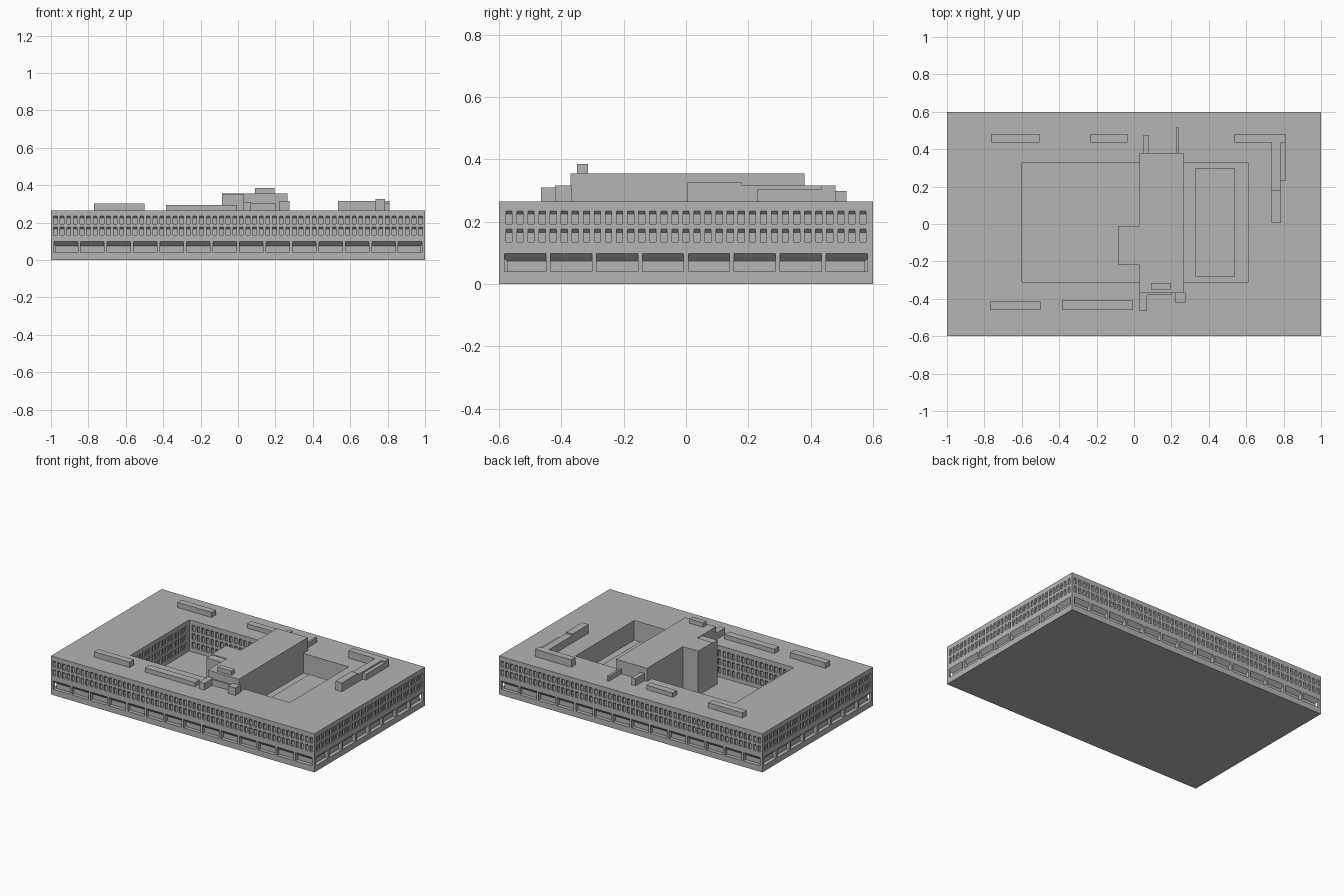
import bpy, bmesh
from mathutils import Vector

cube = bpy.data.objects.get("Cube")
if cube:
    bpy.data.objects.remove(cube, do_unlink=True)

stone = bpy.data.materials.new("grey_stone")
stone.use_nodes = True
GREY = (0.46, 0.46, 0.46, 1)
stone.diffuse_color = GREY
stone.node_tree.nodes["Principled BSDF"].inputs["Base Color"].default_value = GREY


def add_object(name, bm):
    bmesh.ops.recalc_face_normals(bm, faces=bm.faces)
    mesh = bpy.data.meshes.new(name)
    bm.to_mesh(mesh)
    bm.free()
    mesh.materials.append(stone)
    obj = bpy.data.objects.new(name, mesh)
    bpy.context.collection.objects.link(obj)
    return obj


def box_into(bm, x0, x1, y0, y1, z0, z1):
    verts = bmesh.ops.create_cube(bm, size=1)["verts"]
    for v in verts:
        v.co = ((x0 + x1) / 2 + v.co.x * (x1 - x0),
                (y0 + y1) / 2 + v.co.y * (y1 - y0),
                (z0 + z1) / 2 + v.co.z * (z1 - z0))


def box(name, *bounds):
    bm = bmesh.new()
    box_into(bm, *bounds)
    return add_object(name, bm)


def recess_row(bm, centre, normal, count, pitch, width, z0, z1, depth, slope):
    """Row of openings along a wall, each with a sloping soffit."""
    n = Vector(normal)
    along = Vector((-n.y, n.x, 0))
    profile = [(0.01, z0), (-depth, z0), (-depth, z1 - slope), (0, z1), (0.01, z1)]
    for i in range(count):
        mid = Vector(centre) + along * (i - (count - 1) / 2) * pitch
        ends = [[bm.verts.new(mid + along * s * width / 2 + n * d + Vector((0, 0, z)))
                 for d, z in profile] for s in (-1, 1)]
        bm.faces.new(ends[0])
        bm.faces.new(ends[1][::-1])
        for a in range(len(profile)):
            b = (a + 1) % len(profile)
            bm.faces.new((ends[0][a], ends[1][a], ends[1][b], ends[0][b]))


def cut(target, name, bm):
    cutter = add_object(name, bm)
    mod = target.modifiers.new(name, "BOOLEAN")
    mod.operation = "DIFFERENCE"
    mod.solver = "EXACT"
    mod.object = cutter
    bpy.context.view_layer.objects.active = target
    bpy.ops.object.modifier_apply(modifier=name)
    bpy.data.objects.remove(cutter, do_unlink=True)


# Main body with two sunken courtyards
ROOF = 0.265
building = box("main_building", -1, 1, -0.6, 0.6, 0, ROOF)
courts = bmesh.new()
box_into(courts, -0.6, 0.1, -0.31, 0.33, 0.05, 0.4)
box_into(courts, 0.2, 0.61, -0.31, 0.33, 0.13, 0.4)
cut(building, "courtyards", courts)

# Ground floor bays, long sides then short sides
bays = bmesh.new()
for s in (-1, 1):
    recess_row(bays, (0, 0.6 * s, 0), (0, s, 0), 14, 0.1415, 0.126, 0.04, 0.098, 0.025, 0.024)
cut(building, "long_side_bays", bays)
bays = bmesh.new()
for s in (-1, 1):
    recess_row(bays, (s, 0, 0), (s, 0, 0), 8, 0.1475, 0.133, 0.04, 0.098, 0.025, 0.024)
cut(building, "short_side_bays", bays)

# Upper windows outside, and three storeys around the large courtyard
windows = bmesh.new()
W = 0.02
for z in (0.135, 0.193):
    for s in (-1, 1):
        recess_row(windows, (0, 0.6 * s, 0), (0, s, 0), 56, 0.0355, W, z, z + 0.041, 0.01, 0.01)
        recess_row(windows, (s, 0, 0), (s, 0, 0), 33, 0.0355, W, z, z + 0.041, 0.01, 0.01)
for z in (0.077, 0.135, 0.193):
    recess_row(windows, (-0.6, 0.01, 0), (1, 0, 0), 17, 0.0355, W, z, z + 0.041, 0.01, 0.01)
    recess_row(windows, (-0.285, -0.31, 0), (0, 1, 0), 17, 0.0355, W, z, z + 0.041, 0.01, 0.01)
    recess_row(windows, (-0.285, 0.33, 0), (0, -1, 0), 17, 0.0355, W, z, z + 0.041, 0.01, 0.01)
cut(building, "windows", windows)

# Central hall between the courtyards
box("central_hall", 0.03, 0.265, -0.37, 0.38, 0.04, 0.355)
box("hall_stair_tower", -0.085, 0.03, -0.165, -0.01, 0.04, 0.355)
box("hall_stair_annex", -0.085, 0.03, -0.22, -0.165, 0.04, 0.35)
box("hall_chimney", 0.09, 0.195, -0.35, -0.315, 0.35, 0.385)
box("court_low_roof", 0.33, 0.54, -0.28, 0.30, 0.12, 0.15)

# Roof housings: x range, y range, top
B = ROOF - 0.005
for name, x0, x1, y0, y1, top in (
    ("front_left_wide_housing", -0.385, -0.005, -0.46, -0.41, 0.295),
    ("front_outer_housing", -0.77, -0.5, -0.46, -0.415, 0.302),
    ("back_outer_housing", -0.765, -0.505, 0.435, 0.48, 0.3),
    ("back_middle_housing", -0.235, -0.035, 0.435, 0.48, 0.295),
    ("back_corner_housing", 0.535, 0.81, 0.435, 0.48, 0.316),
    ("side_housing_back", 0.735, 0.785, 0.18, 0.435, 0.316),
    ("side_housing_front", 0.735, 0.785, 0.005, 0.18, 0.325),
    ("side_housing_ledge", 0.785, 0.81, 0.23, 0.435, 0.305),
    ("hall_front_duct", 0.03, 0.07, -0.465, -0.37, 0.31),
    ("hall_front_ledge", 0.07, 0.2, -0.38, -0.37, 0.305),
    ("hall_front_box", 0.22, 0.275, -0.42, -0.365, 0.316),
    ("hall_back_duct", 0.05, 0.08, 0.38, 0.475, 0.315),
    ("hall_back_thin_duct", 0.225, 0.24, 0.38, 0.515, 0.298),
):
    box(name, x0, x1, y0, y1, B, top)
